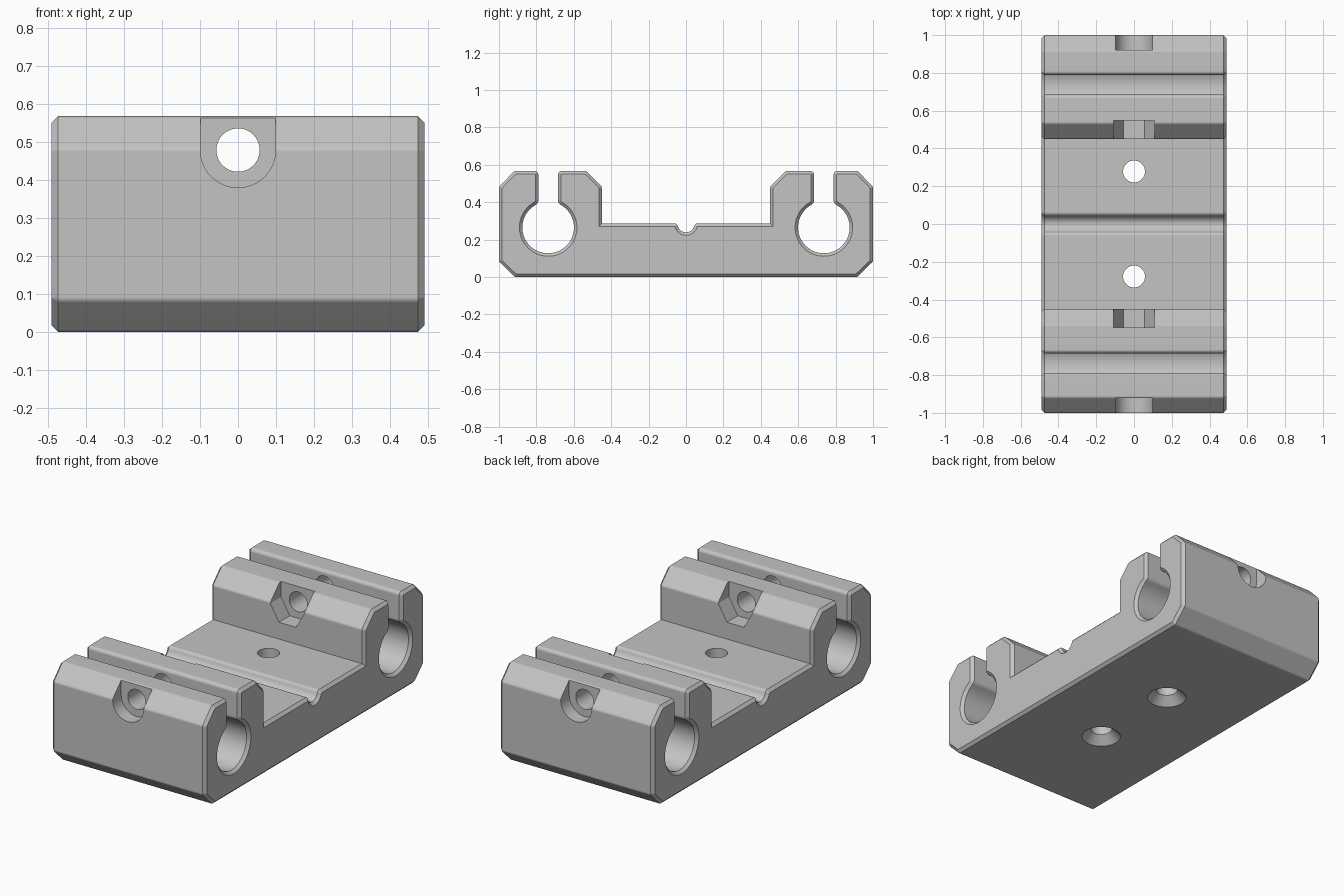
import bpy, bmesh
from math import atan2, cos, sin, sqrt, pi, radians
from mathutils import Vector, Matrix

if "Cube" in bpy.data.objects:
    bpy.data.objects.remove(bpy.data.objects["Cube"], do_unlink=True)

HALF_X, CHAMFER, TOP, FLOOR = 0.49, 0.016, 0.567, 0.287
BORE_Y, BORE_Z, BORE_R, SLOT = 0.737, 0.265, 0.138, 0.052
BOLT_Z, BOLT_R = 0.478, 0.057

grey = bpy.data.materials.new("light grey")
grey.use_nodes = True
grey.diffuse_color = (0.55, 0.55, 0.55, 1)
grey.node_tree.nodes["Principled BSDF"].inputs["Base Color"].default_value = (0.55, 0.55, 0.55, 1)


def arc(cy, cz, r, a0, a1, n):
    """Points on an arc in the side plane."""
    return [Vector((cy + r * cos(a0 + (a1 - a0) * i / n), cz + r * sin(a0 + (a1 - a0) * i / n)))
            for i in range(n + 1)]


def rounded(prev, corner, nxt, r, n=4):
    """Replace a corner by a tangent curve of radius r."""
    p, c, q = Vector(prev), Vector(corner), Vector(nxt)
    u, v = (p - c).normalized(), (q - c).normalized()
    half = u.angle(v) / 2
    centre = c + (u + v).normalized() * r / sin(half)
    a = c + u * r / (sin(half) / cos(half)) - centre
    b = c + v * r / (sin(half) / cos(half)) - centre
    a0, a1 = atan2(a.y, a.x), atan2(b.y, b.x)
    turn = (a1 - a0 + pi) % (2 * pi) - pi
    return arc(centre.x, centre.y, r, a0, a0 + turn, n)


def round_chain(pts, r):
    out = []
    for p, c, q in zip(pts, pts[1:], pts[2:]):
        out += rounded(p, c, q, r)
    return out


def half_profile():
    # Outer wall and outer jaw
    pts = round_chain([(0, 0), (0.915, 0), (1, 0.083), (1, 0.482), (0.918, TOP),
                       (BORE_Y + SLOT, TOP), (BORE_Y + SLOT, BORE_Z)], 0.02)
    # Slot lips flowing into the rod bore
    f = 0.03
    dy = SLOT + f
    dz = sqrt((BORE_R + f) ** 2 - dy ** 2)
    t = atan2(dz, dy)
    pts += arc(BORE_Y + dy, BORE_Z + dz, f, pi, pi + t, 6)
    pts += arc(BORE_Y, BORE_Z, BORE_R, t, -pi - t, 48)
    pts += arc(BORE_Y - dy, BORE_Z + dz, f, -t, 0, 6)
    # Inner jaw down to the floor
    pts += round_chain([(BORE_Y - SLOT, BORE_Z), (BORE_Y - SLOT, TOP), (0.533, TOP),
                        (0.45, 0.484), (0.45, FLOOR)], 0.02)
    pts.append(Vector((0.45, FLOOR)))
    # Centre groove with flared edge
    r, f, gz = 0.045, 0.02, FLOOR - 0.003
    a = sqrt((r + f) ** 2 - (FLOOR - f - gz) ** 2)
    p = atan2(gz - FLOOR + f, a)
    pts += arc(a, FLOOR - f, f, pi / 2, pi - abs(p), 5)
    pts += arc(0, gz, r, -abs(p), -pi / 2, 8)
    return pts


def clean(pts):
    out = []
    for p in pts:
        if not out or (p - out[-1]).length > 1e-5:
            out.append(p)
    return out


def inset(loop, d):
    """Offset a counter-clockwise loop into the material."""
    out = []
    for i, c in enumerate(loop):
        u = (c - loop[i - 1]).normalized()
        v = (loop[(i + 1) % len(loop)] - c).normalized()
        n1, n2 = Vector((-u.y, u.x)), Vector((-v.y, v.x))
        out.append(c + (n1 + n2) * d / (1 + n1.dot(n2)))
    return out


def new_object(name, bm):
    bmesh.ops.recalc_face_normals(bm, faces=bm.faces)
    mesh = bpy.data.meshes.new(name)
    bm.to_mesh(mesh)
    bm.free()
    mesh.materials.append(grey)
    ob = bpy.data.objects.new(name, mesh)
    bpy.context.collection.objects.link(ob)
    return ob


def loft(name, rings):
    """Skin equal rings of 3D points and cap both ends."""
    bm = bmesh.new()
    vs = [[bm.verts.new(p) for p in ring] for ring in rings]
    n = len(rings[0])
    for a, b in zip(vs, vs[1:]):
        for i in range(n):
            bm.faces.new((a[i], a[(i + 1) % n], b[(i + 1) % n], b[i]))
    bm.faces.new(vs[0][::-1])
    bm.faces.new(vs[-1])
    return new_object(name, bm)


def prism_y(name, outline, y0, y1):
    return loft(name, [[(x, y, z) for x, z in outline] for y in (y0, y1)])


def turned(name, x, y, steps):
    """Vertical turned cutter from (radius, height) steps."""
    n = 40
    return loft(name, [[(x + r * cos(2 * pi * i / n), y + r * sin(2 * pi * i / n), z)
                        for i in range(n)] for r, z in steps])


# Block: extruded side profile with chamfered ends
half = clean(half_profile())
profile = clean(half + [Vector((-p.x, p.y)) for p in half[-2::-1]])
small = inset(profile, CHAMFER)
rings = [[(x, p.x, p.y) for p in loop] for x, loop in (
    (-HALF_X, small), (CHAMFER - HALF_X, profile), (HALF_X - CHAMFER, profile), (HALF_X, small))]
block = loft("rod_clamp_block", rings)

# Cutters: bolt holes, bolt head recesses, nut pockets, countersunk floor holes
cutters = []
bolt = [tuple(p) for p in arc(0, BOLT_Z, BOLT_R, 0, 2 * pi, 40)[:-1]]
head = [tuple(p) for p in arc(0, BOLT_Z, 0.099, pi, 2 * pi, 24)] + [(0.099, 0.7), (-0.099, 0.7)]
nut = [tuple(p) for p in arc(0, BOLT_Z, 0.109, pi, 2 * pi, 3)] + [(0.109, 0.7), (-0.109, 0.7)]
for s, side in ((-1, "front"), (1, "back")):
    cutters += [
        prism_y(side + "_bolt_hole", bolt, s * 0.4, s * 1.1),
        prism_y(side + "_head_recess", head, s * 0.922, s * 1.1),
        prism_y(side + "_nut_pocket", nut, s * 0.4, s * 0.548),
        turned(side + "_floor_hole", 0, s * 0.278,
               ((0.115, -0.01), (0.058, 0.047), (0.058, 0.4)))]
for c in cutters:
    c.hide_render = True
    mod = block.modifiers.new(c.name, 'BOOLEAN')
    mod.operation, mod.solver, mod.object = 'DIFFERENCE', 'EXACT', c

# Bake the cuts and discard the cutters
bpy.context.view_layer.update()
baked = bpy.data.meshes.new_from_object(block.evaluated_get(bpy.context.evaluated_depsgraph_get()))
block.modifiers.clear()
block.data = baked
for c in cutters:
    bpy.data.objects.remove(c, do_unlink=True)

# Smooth curves, sharp edges
bpy.ops.object.select_all(action='DESELECT')
block.select_set(True)
bpy.context.view_layer.objects.active = block
bpy.ops.object.shade_smooth_by_angle(angle=radians(30))
weighted = block.modifiers.new("weighted_normals", 'WEIGHTED_NORMAL')
weighted.keep_sharp = True
